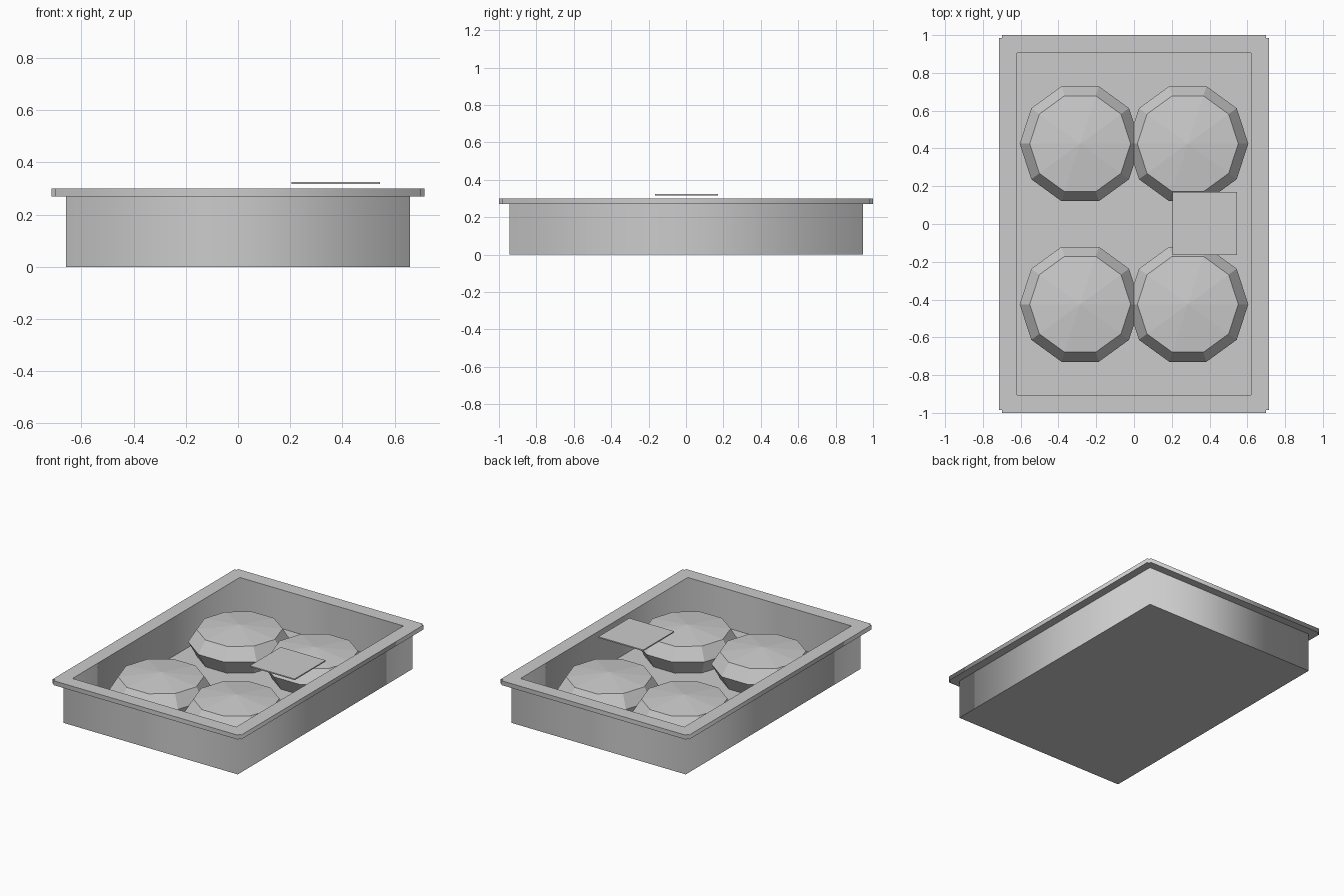
import bpy, bmesh, math

if "Cube" in bpy.data.objects:
    bpy.data.objects.remove(bpy.data.objects["Cube"])


def box(name, x0, x1, y0, y1, z0, z1):
    bpy.ops.mesh.primitive_cube_add(size=1)
    ob = bpy.context.object
    ob.name = name
    for v in ob.data.vertices:
        v.co = (x1 if v.co.x > 0 else x0, y1 if v.co.y > 0 else y0, z1 if v.co.z > 0 else z0)
    return ob


def frame(name, outer, inner, z0, z1):
    """Extruded outline with a hole, turned into a mesh."""
    curve = bpy.data.curves.new(name, 'CURVE')
    curve.dimensions = '2D'
    curve.fill_mode = 'BOTH'
    curve.extrude = (z1 - z0) / 2
    for pts in (outer, inner):
        spline = curve.splines.new('POLY')
        spline.points.add(len(pts) - 1)
        for p, (x, y) in zip(spline.points, pts):
            p.co = (x, y, 0, 1)
        spline.use_cyclic_u = True
    ob = bpy.data.objects.new(name, curve)
    bpy.context.collection.objects.link(ob)
    ob.location.z = (z0 + z1) / 2
    bpy.ops.object.select_all(action='DESELECT')
    ob.select_set(True)
    bpy.context.view_layer.objects.active = ob
    bpy.ops.object.convert(target='MESH')
    return bpy.context.object


def rect(x, y):
    return [(x, y), (-x, y), (-x, -y), (x, -y)]


def bun(name, cx, cy, sides=10):
    """Low-poly dome from stacked decagon rings (radius, height)."""
    bm = bmesh.new()
    rings = []
    for r, z in ((0.265, 0.035), (0.32, 0.135), (0.267, 0.22)):
        rings.append([bm.verts.new((r * math.cos(2 * math.pi * i / sides),
                                    r * math.sin(2 * math.pi * i / sides), z))
                      for i in range(sides)])
    apex = bm.verts.new((0, 0, 0.25))
    bm.faces.new(rings[0][::-1])
    for i in range(sides):
        j = (i + 1) % sides
        for low, high in zip(rings, rings[1:]):
            bm.faces.new((low[i], low[j], high[j], high[i]))
        bm.faces.new((rings[-1][i], rings[-1][j], apex))
    mesh = bpy.data.meshes.new(name)
    bm.to_mesh(mesh)
    bm.free()
    ob = bpy.data.objects.new(name, mesh)
    ob.location = (cx, cy, 0)
    bpy.context.collection.objects.link(ob)


# Tray: floor, walls and a rim with notched corners
opening = rect(0.62, 0.905)
box("tray_floor", -0.62, 0.62, -0.905, 0.905, 0, 0.035)
frame("tray_walls", rect(0.66, 0.945), opening, 0, 0.27)
X, Y, N = 0.715, 1.0, 0.016
corner = [(X, Y - N), (X - N, Y - N), (X - N, Y)]
outline = (corner + [(-x, y) for x, y in corner[::-1]]
           + [(-x, -y) for x, y in corner] + [(x, -y) for x, y in corner[::-1]])
frame("tray_rim", outline, opening, 0.27, 0.30)

# Four buns
for sx in (-1, 1):
    for sy in (-1, 1):
        bun("bun", sx * 0.285, sy * 0.425)

# Thin square label hovering over the tray
box("label", 0.205, 0.545, -0.165, 0.17, 0.317, 0.325)
